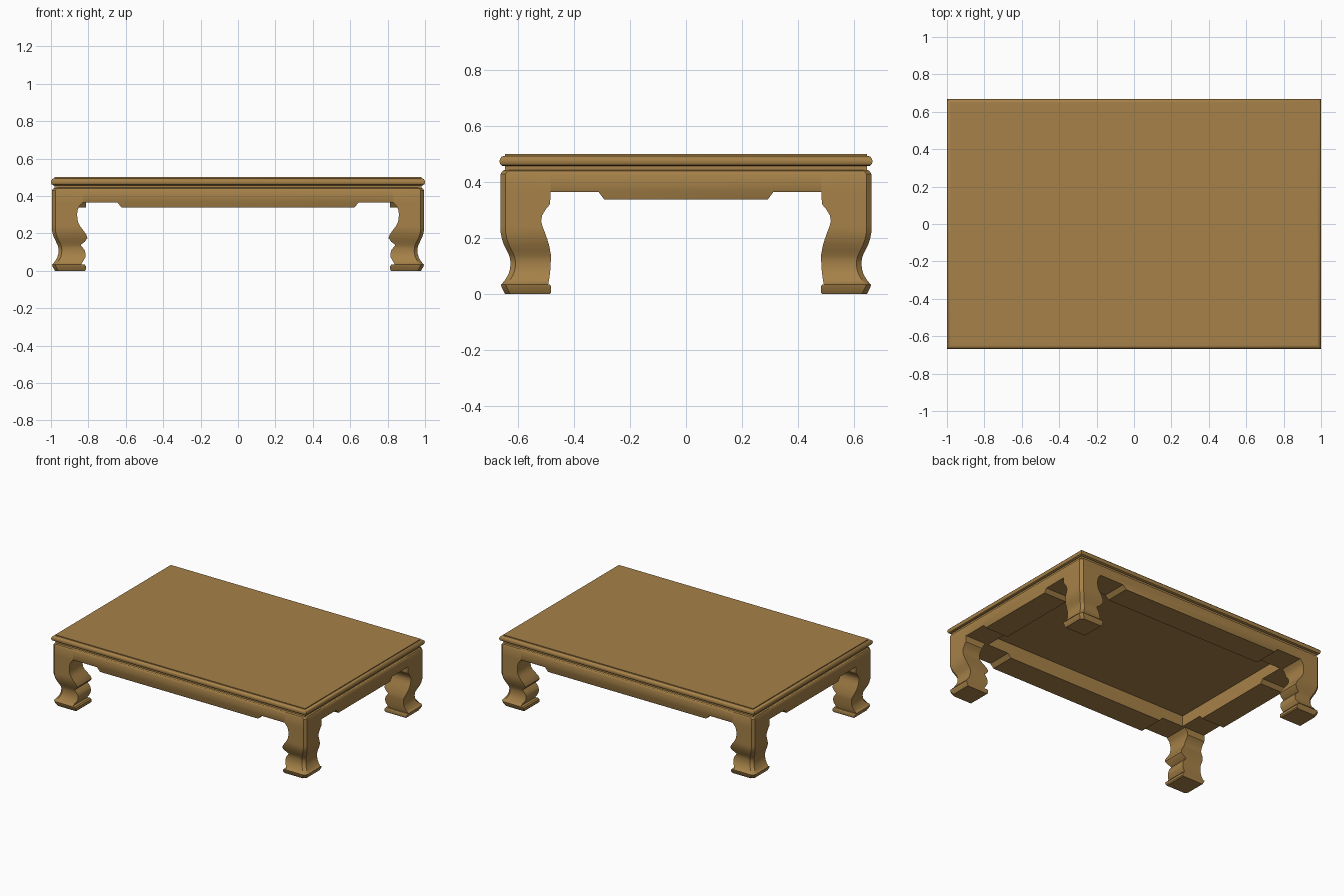
import bpy, bmesh, math

if "Cube" in bpy.data.objects:
    bpy.data.objects.remove(bpy.data.objects["Cube"])

wood = bpy.data.materials.new("warm brown wood")
wood.diffuse_color = (0.38, 0.22, 0.065, 1)
wood.use_nodes = True
wood.node_tree.nodes["Principled BSDF"].inputs["Base Color"].default_value = wood.diffuse_color

HX, HY = 0.995, 0.663      # outer half sizes of the frame
IX, IY = 0.812, 0.484      # inner half sizes of the frame


def loft(name, rings):
    """Skin a stack of equal-length vertex rings and cap both ends."""
    bm = bmesh.new()
    loops = [[bm.verts.new(p) for p in ring] for ring in rings]
    n = len(loops[0])
    for a, b in zip(loops, loops[1:]):
        for i in range(n):
            j = (i + 1) % n
            bm.faces.new((a[i], a[j], b[j], b[i]))
    bm.faces.new(loops[0])
    bm.faces.new(loops[-1])
    bmesh.ops.recalc_face_normals(bm, faces=bm.faces)
    mesh = bpy.data.meshes.new(name)
    bm.to_mesh(mesh)
    bm.free()
    mesh.materials.append(wood)
    ob = bpy.data.objects.new(name, mesh)
    bpy.context.collection.objects.link(ob)
    bpy.ops.object.select_all(action='DESELECT')
    ob.select_set(True)
    bpy.context.view_layer.objects.active = ob
    bpy.ops.object.shade_smooth_by_angle(angle=math.radians(30))
    return ob


# Table top: recessed neck, rounded rim, thin raised panel (inset, z)
rim = [(0.02, 0.44), (0.02, 0.457), (0.012, 0.457), (0.005, 0.461),
       (0.001, 0.468), (0.0, 0.476), (0.002, 0.484), (0.008, 0.491),
       (0.016, 0.494), (0.019, 0.494), (0.019, 0.5)]
rings = []
for d, z in rim:
    x, y = 1 - d, 0.667 - d
    rings.append([(-x, -y, z), (x, -y, z), (x, y, z), (-x, y, z)])
loft("table_top", rings)

# Leg cross-sections: z, inner x, inner y, inset of the outer faces
leg_rows = [
    (0.0, 0.818, 0.486, 0.016), (0.007, 0.813, 0.482, 0.012),
    (0.024, 0.813, 0.482, 0.003), (0.033, 0.820, 0.486, 0.001),
    (0.034, 0.838, 0.493, 0.003), (0.05, 0.829, 0.490, 0.016),
    (0.07, 0.817, 0.487, 0.028), (0.09, 0.814, 0.485, 0.034),
    (0.11, 0.820, 0.484, 0.035), (0.125, 0.831, 0.483, 0.034),
    (0.138, 0.842, 0.483, 0.030), (0.155, 0.819, 0.486, 0.022),
    (0.175, 0.805, 0.490, 0.012), (0.195, 0.812, 0.496, 0.005),
    (0.22, 0.830, 0.505, 0.0), (0.24, 0.845, 0.513, 0.0),
    (0.26, 0.855, 0.518, 0.0), (0.28, 0.859, 0.515, 0.0),
    (0.305, 0.860, 0.500, 0.0), (0.32, 0.858, 0.487, 0.0),
    (0.342, 0.851, 0.485, 0.0), (0.365, 0.830, 0.485, 0.0),
    (0.428, 0.830, 0.485, 0.0), (0.439, 0.830, 0.485, 0.006),
    (0.445, 0.830, 0.485, 0.018)]
C = 0.018                  # chamfer on the outer corner
for sx, side in ((-1, "left"), (1, "right")):
    for sy, end in ((-1, "front"), (1, "back")):
        rings = []
        for z, xi, yi, d in leg_rows:
            xo, yo = HX - d, HY - d
            ring = [(xi, yi), (xo, yi), (xo, yo - C), (xo - C, yo), (xi, yo)]
            rings.append([(sx * x, sy * y, z) for x, y in ring])
        loft(f"{end}_{side}_leg", rings)


def apron(name, end, step_a, step_b, inner, outer, place):
    """Stepped rail, with eased top and lower edges on the outer side."""
    half = [(end, 0.364), (step_a, 0.364), (step_b, 0.337)]
    # depth, lift of the lower edge, drop of the upper edge
    layers = [(inner, 0, 0), (outer - 0.018, 0, 0), (outer - 0.006, 0, 0.006),
              (outer - 0.003, 0, 0.011), (outer, 0.007, 0.017)]
    rings = []
    for depth, lift, drop in layers:
        low = [(-u, z + lift) for u, z in half] + [(u, z + lift) for u, z in reversed(half)]
        ring = low + [(end, 0.445 - drop), (-end, 0.445 - drop)]
        rings.append([place(u, depth, z) for u, z in ring])
    loft(name, rings)


# Four rails between the legs
for s, long_name, short_name in ((-1, "front_apron", "left_apron"),
                                 (1, "back_apron", "right_apron")):
    apron(long_name, 0.835, 0.645, 0.62, IY, HY,
          lambda u, d, z: (u, s * d, z))
    apron(short_name, 0.49, 0.312, 0.292, IX, HX,
          lambda u, d, z: (s * d, u, z))
